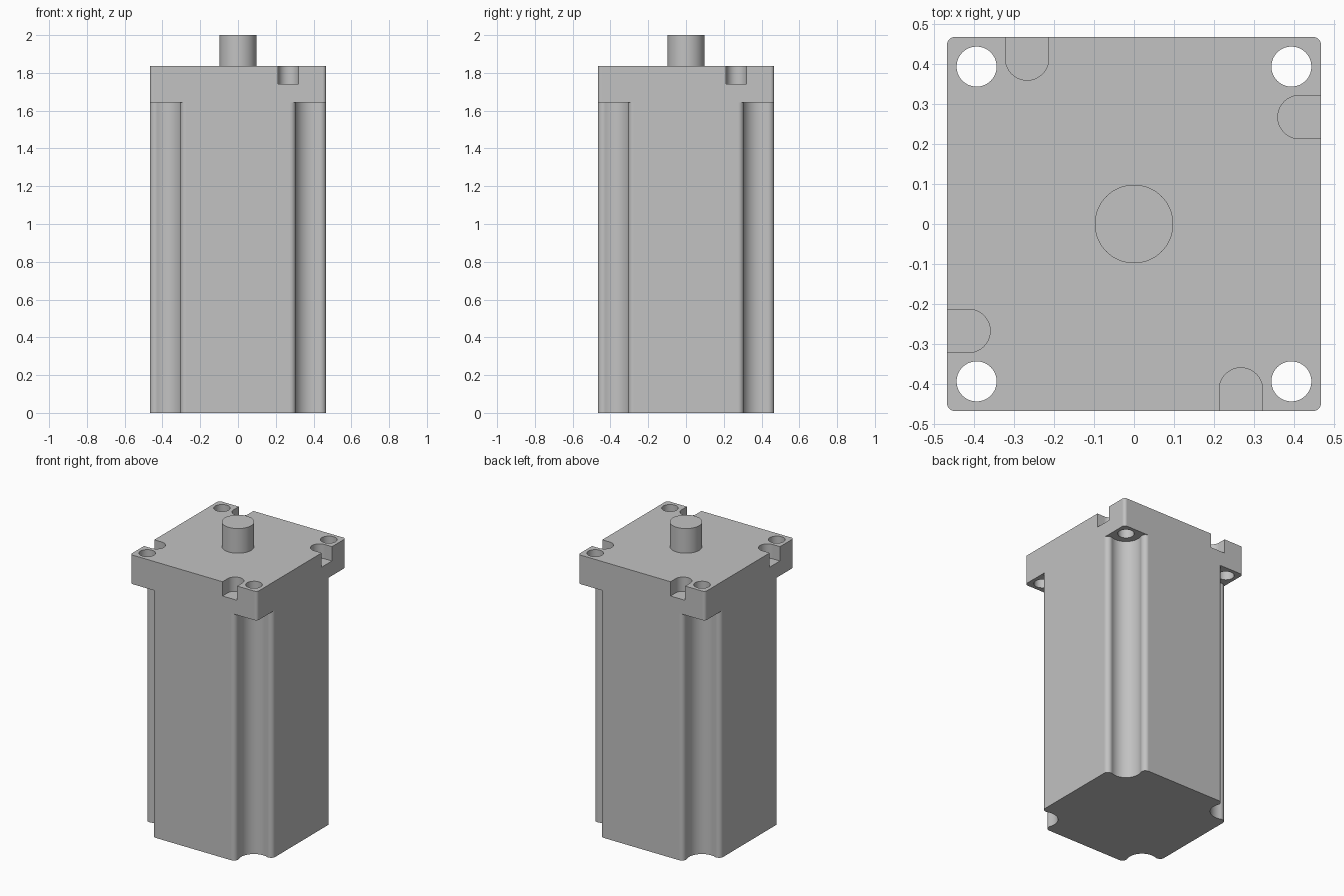
import bpy
import bmesh
from math import atan2, cos, hypot, pi, radians, sin, sqrt
from mathutils import Matrix, Vector

HALF = 0.467          # half width of the square housing
TOP = 1.836           # top of the mounting flange
FLANGE_BASE = 1.643   # underside of the flange ears
NOTCH_FLOOR = 1.741
BOLT = 0.393          # bolt hole position on both axes
SCALLOP_R = 0.095     # groove below each bolt hole
FILLET_R = 0.03

cube = bpy.data.objects.get("Cube")
if cube:
    bpy.data.objects.remove(cube, do_unlink=True)

metal = bpy.data.materials.new("plain grey metal")
metal.use_nodes = True
GREY = (0.54, 0.54, 0.54, 1)
metal.diffuse_color = GREY
for node in metal.node_tree.nodes:
    if node.type == "BSDF_PRINCIPLED":
        node.inputs["Base Color"].default_value = GREY


def arc(cx, cy, r, start, end, steps):
    angles = [start + (end - start) * i / steps for i in range(steps + 1)]
    return [(cx + r * cos(a), cy + r * sin(a)) for a in angles]


def prisms(name, outline, z0, z1, count=1):
    """Extrude an outline upward, repeated in quarter turns about z."""
    bm = bmesh.new()
    for turn in range(count):
        rot = Matrix.Rotation(turn * pi / 2, 3, "Z")
        base = bm.faces.new([bm.verts.new(rot @ Vector((x, y, z0))) for x, y in outline])
        new = bmesh.ops.extrude_face_region(bm, geom=[base])["geom"]
        verts = [v for v in new if isinstance(v, bmesh.types.BMVert)]
        bmesh.ops.translate(bm, verts=verts, vec=(0, 0, z1 - z0))
    bmesh.ops.recalc_face_normals(bm, faces=bm.faces[:])
    mesh = bpy.data.meshes.new(name)
    bm.to_mesh(mesh)
    bm.free()
    mesh.materials.append(metal)
    obj = bpy.data.objects.new(name, mesh)
    bpy.context.collection.objects.link(obj)
    return obj


def cut(obj, cutter):
    """Subtract a cutter from an object and discard the cutter."""
    cutter.hide_render = True
    mod = obj.modifiers.new("cut", "BOOLEAN")
    mod.operation = "DIFFERENCE"
    mod.solver = "EXACT"
    mod.object = cutter
    bpy.context.view_layer.update()
    graph = bpy.context.evaluated_depsgraph_get()
    mesh = bpy.data.meshes.new_from_object(obj.evaluated_get(graph))
    obj.modifiers.clear()
    obj.data = mesh
    bpy.data.objects.remove(cutter, do_unlink=True)


def smooth(obj):
    bpy.ops.object.select_all(action="DESELECT")
    obj.select_set(True)
    bpy.context.view_layer.objects.active = obj
    bpy.ops.object.shade_smooth_by_angle(angle=radians(30))


# Housing block with rounded corners
corner = HALF - 0.02
outline = []
for i, (sx, sy) in enumerate([(1, 1), (-1, 1), (-1, -1), (1, -1)]):
    outline += arc(sx * corner, sy * corner, 0.02, i * pi / 2, (i + 1) * pi / 2, 6)
housing = prisms("motor_housing", outline, 0, TOP)

# Filleted corner grooves below the flange
fy = HALF - FILLET_R
fx = BOLT - sqrt((SCALLOP_R + FILLET_R) ** 2 - (fy - BOLT) ** 2)
tilt = atan2(fy - BOLT, BOLT - fx)
fillet = arc(fx, fy, FILLET_R, pi / 2, -tilt, 10)
groove = arc(BOLT, BOLT, SCALLOP_R, pi - tilt, 1.5 * pi + tilt, 20)
mirrored = [(y, x) for x, y in reversed(fillet)]
outer = [(0.6, fx), (0.6, 0.6), (fx, 0.6)]
cut(housing, prisms("groove_cutter", fillet + groove[1:-1] + mirrored + outer,
                    -0.1, FLANGE_BASE, 4))

# Bolt holes through the flange ears
hole = arc(BOLT, BOLT, 0.05, 0, 2 * pi, 40)[:-1]
cut(housing, prisms("hole_cutter", hole, 1.5, 1.95, 4))

# Round-ended notches, one on each side
notch = arc(0.267, -0.413, 0.054, 0, pi, 24) + [(0.213, -0.6), (0.321, -0.6)]
cut(housing, prisms("notch_cutter", notch, NOTCH_FLOOR, 1.95, 4))
smooth(housing)
weighted = housing.modifiers.new("flat face normals", "WEIGHTED_NORMAL")
weighted.keep_sharp = True

# Output shaft
shaft = prisms("output_shaft", arc(0, 0, 0.098, 0, 2 * pi, 64)[:-1], TOP, 2.0)
smooth(shaft)
